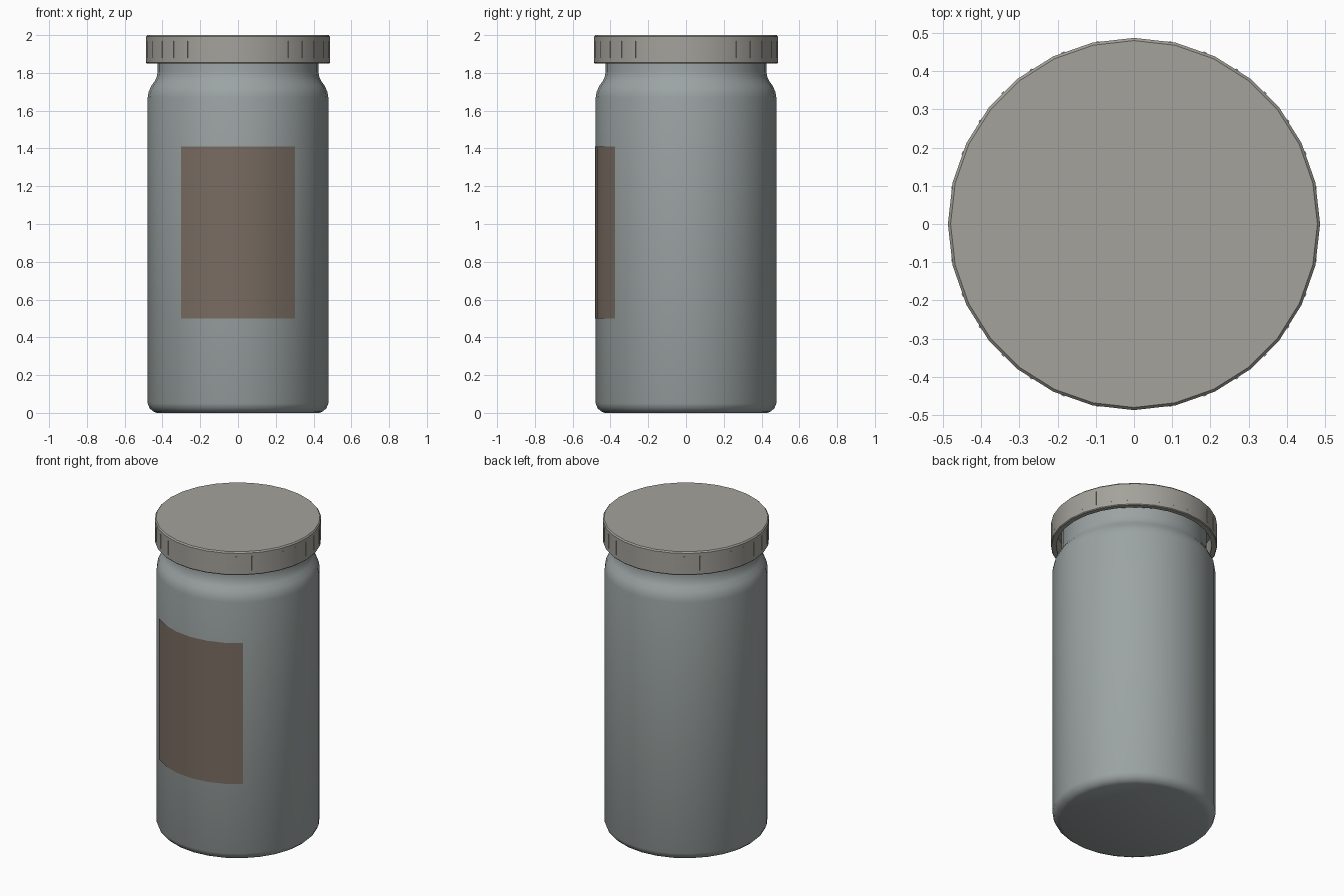
import bpy, bmesh, math

if "Cube" in bpy.data.objects:
    bpy.data.objects.remove(bpy.data.objects["Cube"])

SIDES = 28


def material(name, rgb):
    m = bpy.data.materials.new(name)
    m.diffuse_color = (*rgb, 1)
    m.use_nodes = True
    m.node_tree.nodes["Principled BSDF"].inputs["Base Color"].default_value = m.diffuse_color
    return m


def finish(name, bm, mat, angle=35):
    me = bpy.data.meshes.new(name)
    bm.to_mesh(me)
    bm.free()
    ob = bpy.data.objects.new(name, me)
    bpy.context.collection.objects.link(ob)
    me.materials.append(mat)
    bpy.ops.object.select_all(action='DESELECT')
    ob.select_set(True)
    bpy.context.view_layer.objects.active = ob
    bpy.ops.object.shade_smooth_by_angle(angle=math.radians(angle))
    return ob


def lathe(name, profile, mat):
    # Closed solid of revolution, capped at both ends of the profile
    bm = bmesh.new()
    rings = []
    for r, z in profile:
        rings.append([bm.verts.new((r * math.cos(a), r * math.sin(a), z))
                      for a in (2 * math.pi * i / SIDES for i in range(SIDES))])
    for lo, hi in zip(rings, rings[1:]):
        for i in range(SIDES):
            j = (i + 1) % SIDES
            bm.faces.new((lo[i], lo[j], hi[j], hi[i]))
    bm.faces.new(rings[0])
    bm.faces.new(rings[-1])
    bmesh.ops.recalc_face_normals(bm, faces=bm.faces)
    return finish(name, bm, mat)


glass = material("glass", (0.33, 0.37, 0.365))
metal = material("lid_metal", (0.37, 0.36, 0.325))
paper = material("label_paper", (0.19, 0.15, 0.12))

# Jar body with rounded base, shoulder and neck
lathe("jar_body", [(0.43, 0), (0.45, 0.008), (0.468, 0.025), (0.478, 0.05),
                   (0.478, 1.67), (0.473, 1.70), (0.46, 1.73), (0.442, 1.755),
                   (0.43, 1.78), (0.425, 1.81), (0.425, 1.93)], glass)

# Hollow screw lid, from inner ceiling round the rim to the top
lathe("lid", [(0.455, 1.96), (0.455, 1.85), (0.483, 1.85), (0.487, 1.855),
              (0.487, 1.992), (0.48, 2.0)], metal)

# Fine grip ribs round the lid
bm = bmesh.new()
RIBS = 32
for k in range(RIBS):
    a = 2 * math.pi * k / RIBS
    ret = bmesh.ops.create_cube(bm, size=1)
    bmesh.ops.scale(bm, vec=(0.012, 0.008, 0.09), verts=ret["verts"])
    bmesh.ops.translate(bm, vec=(0.481, 0, 1.925), verts=ret["verts"])
    for v in ret["verts"]:
        x, y = v.co.x, v.co.y
        v.co.x = x * math.cos(a) - y * math.sin(a)
        v.co.y = x * math.sin(a) + y * math.cos(a)
finish("lid_ribs", bm, metal)

# Curved front label following the body facets
bm = bmesh.new()
cols = []
for i in range(-3, 4):
    a = -math.pi / 2 + 2 * math.pi * i / SIDES
    x, y = 0.482 * math.cos(a), 0.482 * math.sin(a)
    cols.append((bm.verts.new((x, y, 0.50)), bm.verts.new((x, y, 1.41))))
for (a0, a1), (b0, b1) in zip(cols, cols[1:]):
    bm.faces.new((a0, b0, b1, a1))
finish("label", bm, paper)
